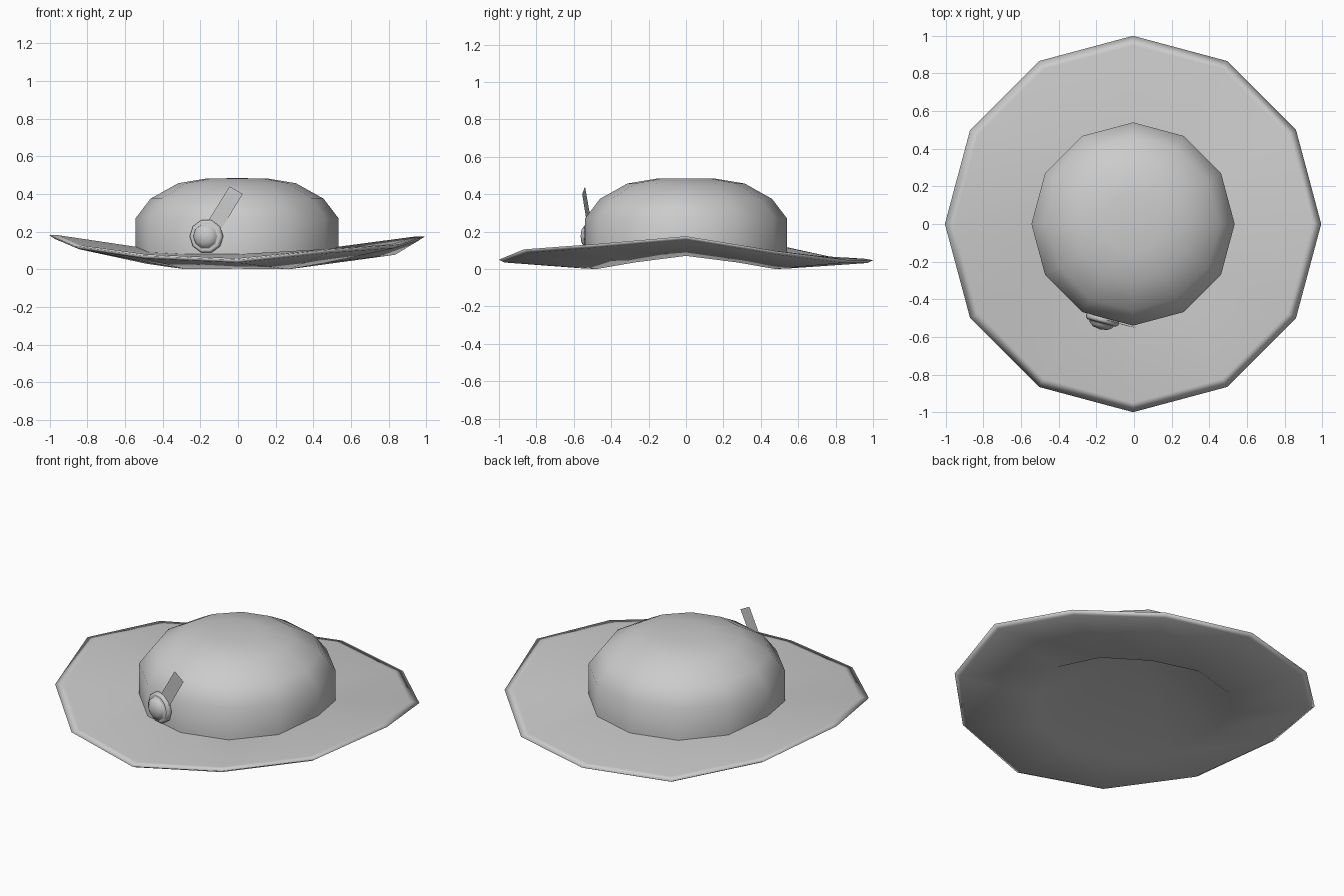
import bpy, bmesh, math
from mathutils import Vector, Matrix

if "Cube" in bpy.data.objects:
    bpy.data.objects.remove(bpy.data.objects["Cube"])

SHIFT = -.005  # the hat sits a touch left of centre


def finish(bm, name):
    me = bpy.data.meshes.new(name)
    bm.to_mesh(me)
    bm.free()
    ob = bpy.data.objects.new(name, me)
    bpy.context.collection.objects.link(ob)
    ob.location.x = SHIFT
    return ob


def lathe(bm, rings, n):
    """Skin rings of (radius, heights); a zero radius closes to a point."""
    loops = []
    for r, z in rings:
        z = z if isinstance(z, list) else [z] * n
        if r == 0:
            loops.append([bm.verts.new((0, 0, z[0]))] * n)
        else:
            loops.append([bm.verts.new((r * math.cos(math.tau * i / n),
                                        r * math.sin(math.tau * i / n), z[i])) for i in range(n)])
    for a, b in zip(loops, loops[1:]):
        for i in range(n):
            j = (i + 1) % n
            f = bm.faces.new(dict.fromkeys((a[i], a[j], b[j], b[i])))
            f.smooth = True
    bmesh.ops.recalc_face_normals(bm, faces=bm.faces)
    return loops


# Wavy ring heights, counter-clockwise from +x
rim = [.175, .093, .048, .047, .045, .125, .182, .125, .073, .05, .105, .132]
under = [.07, .035, 0, .003, 0, .035, .07, .035, 0, .003, 0, .035]
seat = [.12, .09, .08, .08, .08, .09, .12, .09, .08, .08, .08, .09]


def mix(a, b, t, dz=0):
    return [p + (q - p) * t + dz for p, q in zip(a, b)]


# Hat: crown, brim, rolled rim and a conical hollow underneath in one skin
bm = bmesh.new()
loops = lathe(bm, [
    (0, .484), (.157, .483), (.313, .457), (.46, .375), (.54, .27), (.54, seat),
    (.95, mix(seat, rim, .9, .005)), (1.0, rim), (.97, mix(under, rim, .93, -.012)),
    (.55, under), (0, .4)], 12)
base = set(loops[5])
for e in bm.edges:
    if e.verts[0] in base and e.verts[1] in base:
        e.smooth = False
finish(bm, "hat")

# Round badge on the front of the crown
bm = bmesh.new()
lathe(bm, [(0, -.01), (.09, -.01), (.09, .018), (.078, .03), (.07, .022),
           (.064, .04), (.04, .058), (0, .065)], 10)
badge = finish(bm, "badge")
angle = math.radians(-105)
normal = Vector((math.cos(angle), math.sin(angle), 0))
badge.matrix_world = (Matrix.Translation((-.16 + SHIFT, -.497, .175))
                      @ normal.to_track_quat('Z', 'Y').to_matrix().to_4x4())

# Flat feather strip leaning out of the badge
bm = bmesh.new()
bm.faces.new([bm.verts.new(p) for p in (
    (-.18, -.50, .215), (-.11, -.518, .17), (.03, -.555, .40), (-.04, -.54, .44))])
finish(bm, "feather")
